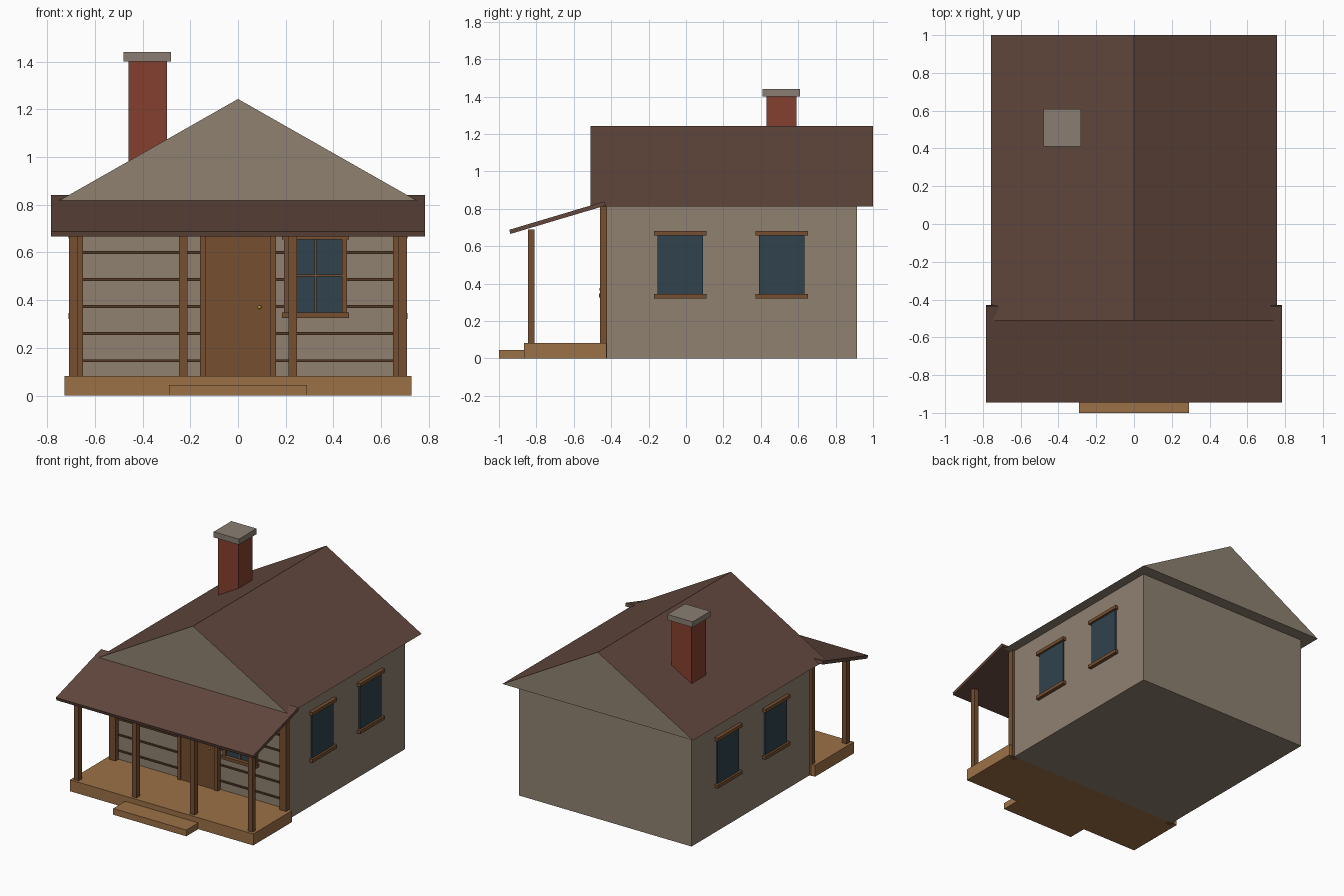
import bpy, bmesh
from mathutils import Vector

if "Cube" in bpy.data.objects:
    bpy.data.objects.remove(bpy.data.objects["Cube"])


def mat(name, rgb):
    m = bpy.data.materials.new(name)
    m.diffuse_color = tuple((c / 255) ** 2.2 for c in rgb) + (1,)
    m.use_nodes = True
    m.node_tree.nodes["Principled BSDF"].inputs["Base Color"].default_value = m.diffuse_color
    return m


WALL = mat("wall", (142, 128, 112))
ROOF = mat("roof", (98, 73, 64))
WOOD = mat("trim_wood", (118, 80, 52))
DECK = mat("deck_wood", (155, 112, 72))
GROOVE = mat("groove_wood", (84, 60, 42))
BRICK = mat("brick", (132, 66, 50))
STONE = mat("stone", (136, 125, 114))
GLASS = mat("glass", (52, 68, 78))
BRASS = mat("brass", (190, 150, 60))


def finish(name, bm, *mats):
    bmesh.ops.recalc_face_normals(bm, faces=bm.faces)
    me = bpy.data.meshes.new(name)
    bm.to_mesh(me)
    bm.free()
    for m in mats:
        me.materials.append(m)
    ob = bpy.data.objects.new(name, me)
    bpy.context.collection.objects.link(ob)
    return ob


def box(name, x, y, z, m):
    """Box from (min, max) ranges on each axis."""
    bm = bmesh.new()
    bmesh.ops.create_cube(bm, size=1)
    for v in bm.verts:
        v.co = [r[0] + (c + 0.5) * (r[1] - r[0]) for c, r in zip(v.co, (x, y, z))]
    return finish(name, bm, m)


def prism(name, pts, step, *mats):
    """Extrude a closed profile along step."""
    bm = bmesh.new()
    face = bm.faces.new([bm.verts.new(p) for p in pts])
    ext = bmesh.ops.extrude_face_region(bm, geom=[face], use_keep_orig=True)
    verts = [g for g in ext["geom"] if isinstance(g, bmesh.types.BMVert)]
    bmesh.ops.translate(bm, verts=verts, vec=Vector(step))
    return finish(name, bm, *mats)


# House body and main roof (gable ends and soffit in wall colour)
box("house_body", (-0.685, 0.685), (-0.425, 0.915), (0, 0.815), WALL)
roof = prism("main_roof", [(-0.757, -0.51, 0.813), (0.757, -0.51, 0.813), (0, -0.51, 1.243)],
             (0, 1.51, 0), WALL, ROOF)
for p in roof.data.polygons:
    p.material_index = int(p.normal.z > 0.3)

# Chimney
box("chimney", (-0.458, -0.298), (0.43, 0.59), (0.9, 1.40), BRICK)
box("chimney_cap", (-0.48, -0.28), (0.41, 0.61), (1.40, 1.44), STONE)

# Porch deck, step, roof and posts
box("porch_deck", (-0.727, 0.727), (-0.865, -0.425), (0, 0.082), DECK)
box("porch_step", (-0.29, 0.29), (-1.0, -0.865), (0, 0.045), DECK)
prism("porch_roof", [(-0.783, -0.945, 0.688), (-0.783, -0.435, 0.84),
                     (-0.783, -0.429, 0.818), (-0.783, -0.939, 0.666)], (1.566, 0, 0), ROOF)
for i, x in enumerate((-0.69, -0.23, 0.23, 0.69)):
    box(f"porch_post_{i + 1}", (x - 0.018, x + 0.018), (-0.846, -0.81), (0.08, 0.69), WOOD)

# Corner boards and siding strips on the front wall
for side, s in (("left", -1), ("right", 1)):
    box(f"corner_board_{side}", sorted((s * 0.65, s * 0.703)), (-0.46, -0.422), (0, 0.812), WOOD)
for i in range(6):
    z = 0.146 + i * 0.1135
    box(f"siding_strip_{i + 1}", (-0.65, 0.65), (-0.433, -0.42), (z - 0.006, z + 0.006), GROOVE)

# Door with frame and knob
box("door", (-0.138, 0.136), (-0.45, -0.42), (0.08, 0.685), WOOD)
for side, s in (("left", -1), ("right", 1)):
    box(f"door_jamb_{side}", sorted((s * 0.136, s * 0.16)), (-0.458, -0.42), (0.08, 0.708), WOOD)
box("door_header", (-0.16, 0.16), (-0.458, -0.42), (0.685, 0.708), WOOD)
bm = bmesh.new()
bmesh.ops.create_uvsphere(bm, u_segments=12, v_segments=8, radius=0.008)
knob = finish("door_knob", bm, BRASS)
knob.location = (0.09, -0.456, 0.37)
knob.data.shade_smooth()

# Front window with frame and glazing bars
cx = 0.325
box("front_window_glass", (cx - 0.11, cx + 0.11), (-0.438, -0.42), (0.345, 0.66), GLASS)
for side, s in (("left", -1), ("right", 1)):
    box(f"front_window_jamb_{side}", sorted((cx + s * 0.11, cx + s * 0.132)),
        (-0.45, -0.42), (0.345, 0.66), WOOD)
box("front_window_bar_upright", (cx - 0.005, cx + 0.005), (-0.445, -0.42), (0.345, 0.66), WOOD)
box("front_window_bar_cross", (cx - 0.11, cx + 0.11), (-0.445, -0.42), (0.498, 0.508), WOOD)
box("front_window_sill", (cx - 0.14, cx + 0.14), (-0.465, -0.42), (0.325, 0.347), WOOD)
box("front_window_header", (cx - 0.14, cx + 0.14), (-0.455, -0.42), (0.655, 0.68), WOOD)

# Side windows, two on each wall
for side, s in (("left", -1), ("right", 1)):
    for i, y in enumerate((-0.03, 0.512)):
        n = f"{side}_window_{i + 1}"
        box(n + "_glass", sorted((s * 0.67, s * 0.695)), (y - 0.122, y + 0.122), (0.34, 0.665), GLASS)
        for part, z in (("sill", 0.333), ("header", 0.67)):
            box(f"{n}_{part}", sorted((s * 0.67, s * 0.71)), (y - 0.14, y + 0.14),
                (z - 0.012, z + 0.012), WOOD)
